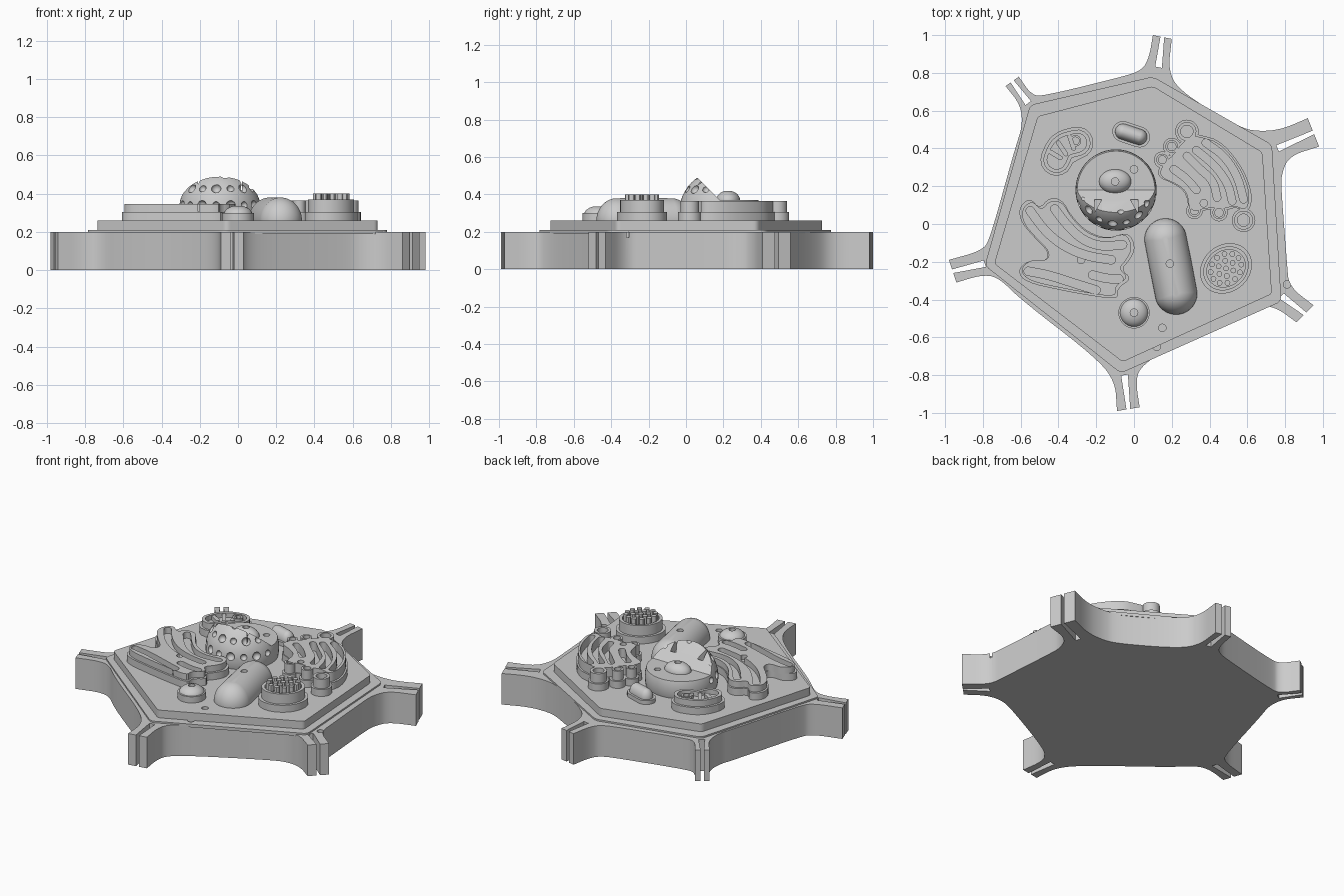
import bpy, bmesh, math
from mathutils import Vector, Matrix

if "Cube" in bpy.data.objects:
    bpy.data.objects.remove(bpy.data.objects["Cube"])

GREY = (0.6, 0.6, 0.6, 1)
grey = bpy.data.materials.new("plain_grey")
grey.use_nodes = True
grey.diffuse_color = GREY
grey.node_tree.nodes["Principled BSDF"].inputs["Base Color"].default_value = GREY


def cm(*pts):
    return [Vector(p) / 100 for p in pts]


def soften(pts, closed=True, steps=3):
    """Round a path by cutting its corners."""
    for _ in range(steps):
        out = [] if closed else [pts[0]]
        for i in range(len(pts) if closed else len(pts) - 1):
            a, b = pts[i], pts[(i + 1) % len(pts)]
            out += [a.lerp(b, 0.25), a.lerp(b, 0.75)]
        pts = out if closed else out + [pts[-1]]
    return pts


def round_corners(pts, d):
    out = []
    for i, p in enumerate(pts):
        before, after = pts[i - 1], pts[(i + 1) % len(pts)]
        out += [p + (before - p).normalized() * d, p, p + (after - p).normalized() * d]
    return soften(out, steps=2)


def circle(x, y, r, n=28):
    return [Vector((x + r * math.cos(math.tau * i / n), y + r * math.sin(math.tau * i / n)))
            for i in range(n)]


def ribbon(path, w):
    """Outline of a round-ended band along a path."""
    path = soften(path, False)
    left, right = [], []
    for i, p in enumerate(path):
        t = (path[min(i + 1, len(path) - 1)] - path[max(i - 1, 0)]).normalized()
        n = Vector((-t.y, t.x)) * w
        left.append(p + n)
        right.append(p - n)

    def cap(c, start):
        arm = start - c
        return [c + Matrix.Rotation(-math.pi * k / 8, 2) @ arm for k in range(1, 8)]
    return left + cap(path[-1], left[-1]) + right[::-1] + cap(path[0], right[0])


def shrink(pts, f):
    c = sum(pts, Vector((0, 0))) / len(pts)
    return [c + (p - c) * f for p in pts]


def finish(name, bm):
    bmesh.ops.recalc_face_normals(bm, faces=bm.faces)
    me = bpy.data.meshes.new(name)
    bm.to_mesh(me)
    bm.free()
    me.materials.append(grey)
    ob = bpy.data.objects.new(name, me)
    bpy.context.collection.objects.link(ob)
    return ob


def prism(name, pts, z0, z1):
    bm = bmesh.new()
    face = bm.faces.new([bm.verts.new((p.x, p.y, z0)) for p in pts])
    top = bmesh.ops.extrude_face_region(bm, geom=[face])["geom"]
    bmesh.ops.translate(bm, vec=(0, 0, z1 - z0),
                        verts=[v for v in top if isinstance(v, bmesh.types.BMVert)])
    return finish(name, bm)


def ball(name, x, y, z, size, half=0, angle=0):
    """Ellipsoid, stretched into a capsule when half is given."""
    bm = bmesh.new()
    bmesh.ops.create_uvsphere(bm, u_segments=48, v_segments=24, radius=1)
    for v in bm.verts:
        v.co = Vector(a * b for a, b in zip(v.co, size))
        if abs(v.co.x) > 1e-4:
            v.co.x += math.copysign(half, v.co.x)
    bm.transform(Matrix.Translation((x, y, z)) @ Matrix.Rotation(angle, 4, "Z"))
    return finish(name, bm)


def carve(ob, *cutters):
    for c in cutters:
        mod = ob.modifiers.new("cut", "BOOLEAN")
        mod.object, mod.operation, mod.solver = c, "DIFFERENCE", "EXACT"
        bpy.context.view_layer.update()
        mesh = bpy.data.meshes.new_from_object(ob.evaluated_get(bpy.context.evaluated_depsgraph_get()))
        ob.modifiers.clear()
        ob.data = mesh
        bpy.data.objects.remove(c)
    return ob


def pin(x, y, top):
    return prism("pin_cutter", circle(x, y, 0.02, 16), top - 0.03, top + 0.1)


# Cell wall: curved sides running from arm tip to arm tip, with a slot in each arm
walls = [
    cm((20, 98), (18, 80), (26, 69), (56, 51), (66, 49), (78, 50), (92, 56)),
    cm((98, 41), (82, 36), (78, 26), (78, 18), (81, -21), (82, -33), (95, -43)),
    cm((86, -52), (75, -44), (65, -43), (56, -46), (16, -67), (3, -76), (1, -84), (3, -97)),
    cm((-9, -99), (-10, -83), (-21, -70), (-60, -40), (-72, -28), (-81, -27), (-94, -31)),
    cm((-98, -19), (-80, -14), (-76, -7), (-63, 40), (-59, 52), (-60, 63), (-68, 73)),
    cm((-61, 78), (-54, 68), (-47, 68), (-10, 77), (4, 81), (8, 88), (10, 100)),
]
roots = cm((76, 40), (78, -38), (-5, -80), (-79, -21), (-56, 64), (13, 83))
outline = []
for i, wall in enumerate(walls):
    a, b, root = wall[-1], walls[(i + 1) % 6][0], roots[i]
    mid, d = (a + b) / 2, (b - a).normalized()
    outline += soften(wall, False)
    outline += [mid - d * 0.01, root - d * 0.018, root + d * 0.018, mid + d * 0.01]
carve(prism("cell_wall", outline, 0, 0.2), pin(0.81, -0.32, 0.2))

# Low ledge and raised floor
ledge = cm((-55, 63), (10, 78), (73, 42), (78, -41), (-7, -79), (-79, -22))
floor = cm((-51, 57), (10, 73), (68, 38), (73, -37), (-6, -73), (-74, -21))
carve(prism("membrane_ledge", round_corners(ledge, 0.06), 0.19, 0.21), pin(0.12, -0.65, 0.21))
carve(prism("cell_floor", round_corners(floor, 0.04), 0.19, 0.26), pin(0.15, -0.55, 0.26))

# Nucleus: pitted ball, opened at the back on a sloping cut
nx, ny, nz, nr = -0.095, 0.18, 0.31, 0.215
nucleus = ball("nucleus", nx, ny, nz, (nr, nr, nr))
pores = bmesh.new()
for elev, count, shift in ((8, 9, 0), (33, 8, 0.5), (58, 4, 0)):
    for k in range(count):
        az = math.pi * (1 + (k + shift) / (count - 0.5))
        e = math.radians(elev)
        at = Vector((math.cos(e) * math.cos(az), math.cos(e) * math.sin(az), math.sin(e))) * nr
        bmesh.ops.create_icosphere(pores, subdivisions=2, radius=0.026 if k % 2 else 0.02,
                                   matrix=Matrix.Translation(at + Vector((nx, ny, nz))))
opening = prism("opening_cutter", cm((-5, 60), (18, 37), (60, 37), (60, 60)), -0.5, 0.5)
opening.data.transform(Matrix(((0, 0, 1), (1, 0, 0), (0, 1, 0))).to_4x4())
notches = [prism("notch_cutter", cm((x - 2, 13), (x + 2, 13), (x + lean, 6)), 0.4, 0.6)
           for x, lean in ((-19, -2), (0, 2))]
carve(nucleus, finish("pore_cutter", pores), opening, *notches, pin(0, 0.29, 0.37))
carve(ball("nucleolus", -0.1, 0.225, 0.365, (0.085, 0.065, 0.055)), pin(-0.1, 0.225, 0.42))


def pocketed(name, outer, paths, top, width):
    """Two-tier body with long pockets sunk into it."""
    outer = soften(outer, steps=2)
    prism(name + "_base", outer, 0.25, 0.305)
    pockets = [prism("pocket_cutter", ribbon(p, width), 0.306, 0.5) for p in paths]
    return carve(prism(name, shrink(outer, 0.95), 0.3, top), *pockets)


# Folded membrane network at the front right
network = pocketed("folded_network", cm(
    (-61, 9), (-55, 14), (-50, 8), (-45, 14), (-38, 13), (-33, 4), (-25, -4), (-14, -8),
    (-3, -4), (1, -12), (-2, -19), (-7, -24), (-1, -29), (-9, -34), (-8, -40), (-23, -38),
    (-39, -35), (-57, -31), (-62, -25), (-56, -19), (-47, -20), (-45, -15), (-52, -8), (-60, 1)),
    [cm((-42, 8), (-36, 0), (-28, -8), (-18, -12), (-6, -11)),
     cm((-55, 7), (-47, -4), (-37, -12), (-25, -17), (-12, -19)),
     cm((-56, -25), (-45, -27), (-33, -31), (-20, -35)),
     cm((-22, -27), (-14, -29), (-8, -29))], 0.345, 0.022)
carve(network, pin(-0.28, -0.19, 0.345))

# Stacked sacs at the back left, with ringed bubbles round them
sacs = pocketed("stacked_sacs", cm(
    (30, 48), (36, 47), (46, 44), (57, 31), (63, 16), (61, 6), (54, 9), (48, 7), (40, 8),
    (29, 5), (28, 16), (22, 21), (12, 25), (14, 32), (20, 37), (24, 43)),
    [cm((38, 43), (48, 36), (55, 25), (58, 13)),
     cm((33, 39), (43, 31), (50, 21), (52, 12)),
     cm((28, 36), (35, 29), (42, 23), (44, 14)),
     cm((21, 29), (28, 24), (33, 18))], 0.365, 0.02)
carve(sacs, pin(0.37, 0.11, 0.365))
for x, y, r in ((28, 49, 5), (20, 41, 3.4), (15, 34, 3.2), (32, 7, 3.2), (45, 6, 3.4), (58, 2, 5)):
    x, y, r = x / 100, y / 100, r / 100
    prism("bubble_foot", circle(x, y, r + 0.012), 0.25, 0.305)
    carve(prism("bubble", circle(x, y, r), 0.3, 0.365),
          prism("bubble_cutter", circle(x, y, r * 0.65), 0.32, 0.5))

# Kidney-shaped body with crossbars
kidney = cm((-41, 34), (-38, 41), (-30, 43))
prism("kidney_base", ribbon(kidney, 0.085), 0.25, 0.305)
carve(prism("kidney_body", ribbon(kidney, 0.07), 0.3, 0.345),
      prism("kidney_cutter", ribbon(kidney, 0.05), 0.315, 0.5))
for a, b in (((-44, 38), (-39, 35)), ((-40, 43), (-36, 37)), ((-34, 46), (-32, 40))):
    prism("kidney_crossbar", ribbon(cm(a, b), 0.012), 0.31, 0.34)
carve(prism("kidney_peg", circle(-0.31, 0.44, 0.03), 0.31, 0.345), pin(-0.31, 0.44, 0.345))

# Smooth bodies: long sac, small pill and round bubble
carve(ball("long_sac", 0.195, -0.225, 0.26, (0.112, 0.112, 0.12), 0.145, math.radians(-79)),
      pin(0.19, -0.21, 0.38))
pill = cm((-6, 49), (3, 46))
prism("pill_base", ribbon(pill, 0.055), 0.25, 0.285)
ball("pill", -0.015, 0.475, 0.285, (0.042, 0.042, 0.055), 0.045, math.radians(-18))
prism("round_bubble_base", circle(0, -0.47, 0.083, 40), 0.25, 0.3)
carve(ball("round_bubble", 0, -0.47, 0.29, (0.075, 0.075, 0.048)), pin(0, -0.47, 0.338))

# Stepped oval with a cluster of studs
cx, cy, tilt = 0.487, -0.235, Matrix.Rotation(math.radians(40), 2)


def oval(r):
    return [Vector((cx, cy)) + tilt @ Vector((p.x * 1.08, p.y * 0.92)) for p in circle(0, 0, r, 48)]


prism("oval_base", oval(0.135), 0.25, 0.305)
carve(prism("oval_body", oval(0.118), 0.3, 0.37), prism("oval_cutter", oval(0.1), 0.35, 0.5))
for ring, count in ((0, 1), (0.042, 6), (0.08, 12)):
    for k in range(count):
        a = math.tau * k / count
        at = Vector((cx, cy)) + tilt @ Vector((ring * 1.08 * math.cos(a), ring * 0.92 * math.sin(a)))
        prism("oval_stud", circle(at.x, at.y, 0.015, 12), 0.34, 0.4)

# Smooth the curved sides, keeping the rims sharp
bpy.ops.object.select_all(action="DESELECT")
for ob in bpy.context.collection.objects:
    if ob.type == "MESH":
        ob.select_set(True)
        bpy.context.view_layer.objects.active = ob
bpy.ops.object.shade_smooth_by_angle(angle=math.radians(30))
